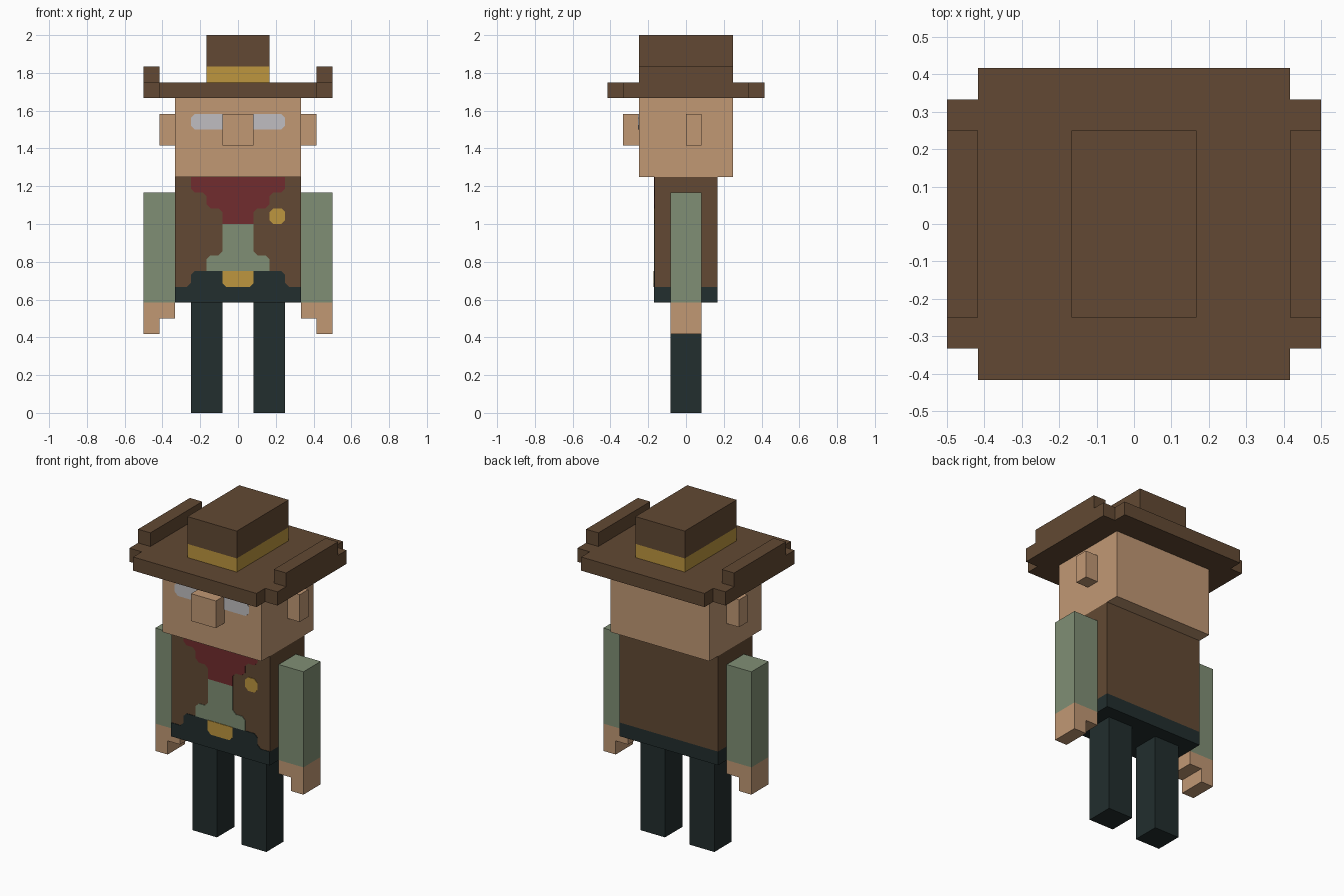
import bpy
import bmesh
from mathutils import Vector

cube = bpy.data.objects.get("Cube")
if cube:
    bpy.data.objects.remove(cube, do_unlink=True)

U = 1 / 12          # one block of the grid
CUT = 0.25          # corner cut on painted shapes, in blocks
PLATE = 0.04        # thickness of painted plates, in blocks


def material(name, rgb):
    lin = [((c / 255 + 0.055) / 1.055) ** 2.4 if c > 10 else c / 255 / 12.92 for c in rgb]
    m = bpy.data.materials.new(name)
    m.use_nodes = True
    m.diffuse_color = (*lin, 1)
    bsdf = next(n for n in m.node_tree.nodes if n.type == 'BSDF_PRINCIPLED')
    bsdf.inputs["Base Color"].default_value = (*lin, 1)
    bsdf.inputs["Roughness"].default_value = 0.9
    return m


SKIN = material("skin", (193, 152, 116))
BROWN = material("brown_leather", (98, 73, 51))
GOLD = material("gold", (189, 150, 62))
SAGE = material("sage_cloth", (128, 143, 117))
RED = material("red_cloth", (113, 44, 46))
DARK = material("dark_trousers", (34, 46, 46))
GREY = material("pale_grey", (192, 190, 193))


def prism(name, pts, lo, hi, mat, axis='y'):
    """Extrude an outline (xz along y, or xy along z), given in blocks."""
    bm = bmesh.new()
    place = (lambda p, d: (p[0], d, p[1])) if axis == 'y' else (lambda p, d: (p[0], p[1], d))
    face = bm.faces.new([bm.verts.new(Vector(place(p, lo)) * U) for p in pts])
    res = bmesh.ops.extrude_face_region(bm, geom=[face])
    verts = [v for v in res["geom"] if isinstance(v, bmesh.types.BMVert)]
    bmesh.ops.translate(bm, verts=verts, vec=Vector(place((0, 0), hi - lo)) * U)
    bmesh.ops.recalc_face_normals(bm, faces=bm.faces)
    me = bpy.data.meshes.new(name)
    bm.to_mesh(me)
    bm.free()
    me.materials.append(mat)
    ob = bpy.data.objects.new(name, me)
    bpy.context.collection.objects.link(ob)
    return ob


def box(name, x, y, z, mat):
    pts = [(x[0], z[0]), (x[1], z[0]), (x[1], z[1]), (x[0], z[1])]
    return prism(name, pts, y[0], y[1], mat)


def cut_corners(pts):
    """Replace each corner flagged with a third value by a short diagonal."""
    out = []
    for i, p in enumerate(pts):
        here = Vector(p[:2])
        if len(p) < 3:
            out.append(here)
            continue
        for q in (pts[i - 1], pts[(i + 1) % len(pts)]):
            out.append(here + (Vector(q[:2]) - here).normalized() * CUT)
    return out


def plate(name, pts, front, mat, thick=PLATE):
    return prism(name, cut_corners(pts), front - thick, front, mat)


def mirrored(half):
    """Complete a right-hand outline, listed bottom to top, across x = 0."""
    return half + [(-p[0], *p[1:]) for p in reversed(half)]


# Torso
box("trouser_waist", (-4, 4), (-2, 2), (7, 8), DARK)
box("vest", (-4, 4), (-2, 2), (8, 15), BROWN)

# Painted front of the torso
plate("trouser_front", mirrored([(4, 7), (4, 8), (3, 8, 1), (3, 9, 1)]), -2, DARK)
plate("shirt_front", mirrored([(2, 9), (2, 10, 1), (1, 10, 1), (1, 12)]), -2, SAGE)
plate("neckerchief", mirrored([(1, 12), (1, 13, 1), (2, 13, 1), (2, 14, 1),
                               (3, 14, 1), (3, 15)]), -2, RED)
plate("belt_buckle", mirrored([(1, 8, 1), (1, 9)]), -2, GOLD, 2 * PLATE)
plate("badge", [(2, 12, 1), (3, 12, 1), (3, 13, 1), (2, 13, 1)], -2, GOLD)

# Head
box("head", (-4, 4), (-3, 3), (15, 20), SKIN)
box("nose", (-1, 1), (-4, -3), (17, 19), SKIN)

# Hat
prism("hat_brim", [(-5, -5), (5, -5), (5, -4), (6, -4), (6, 4), (5, 4),
                   (5, 5), (-5, 5), (-5, 4), (-6, 4), (-6, -4), (-5, -4)], 20, 21, BROWN, 'z')
box("hat_band", (-2, 2), (-3, 3), (21, 22), GOLD)
box("hat_crown", (-2, 2), (-3, 3), (22, 24), BROWN)

# Paired parts
for side, s in (("left", 1), ("right", -1)):
    box(side + "_leg", (s, 3 * s), (-1, 1), (0, 7), DARK)
    box(side + "_sleeve", (4 * s, 6 * s), (-1, 1), (7, 14), SAGE)
    hand = [(4, 7), (4, 6), (5, 6), (5, 5), (6, 5), (6, 7)]
    prism(side + "_hand", [(s * x, z) for x, z in hand], -1, 1, SKIN)
    box(side + "_ear", (4 * s, 5 * s), (0, 1), (17, 19), SKIN)
    eye = [(1, 18), (3, 18, 1), (3, 19, 1), (1, 19)]
    plate(side + "_eye", [(s * p[0], *p[1:]) for p in eye], -3, GREY)
    box(side + "_brim_roll", (5 * s, 6 * s), (-3, 3), (21, 22), BROWN)
